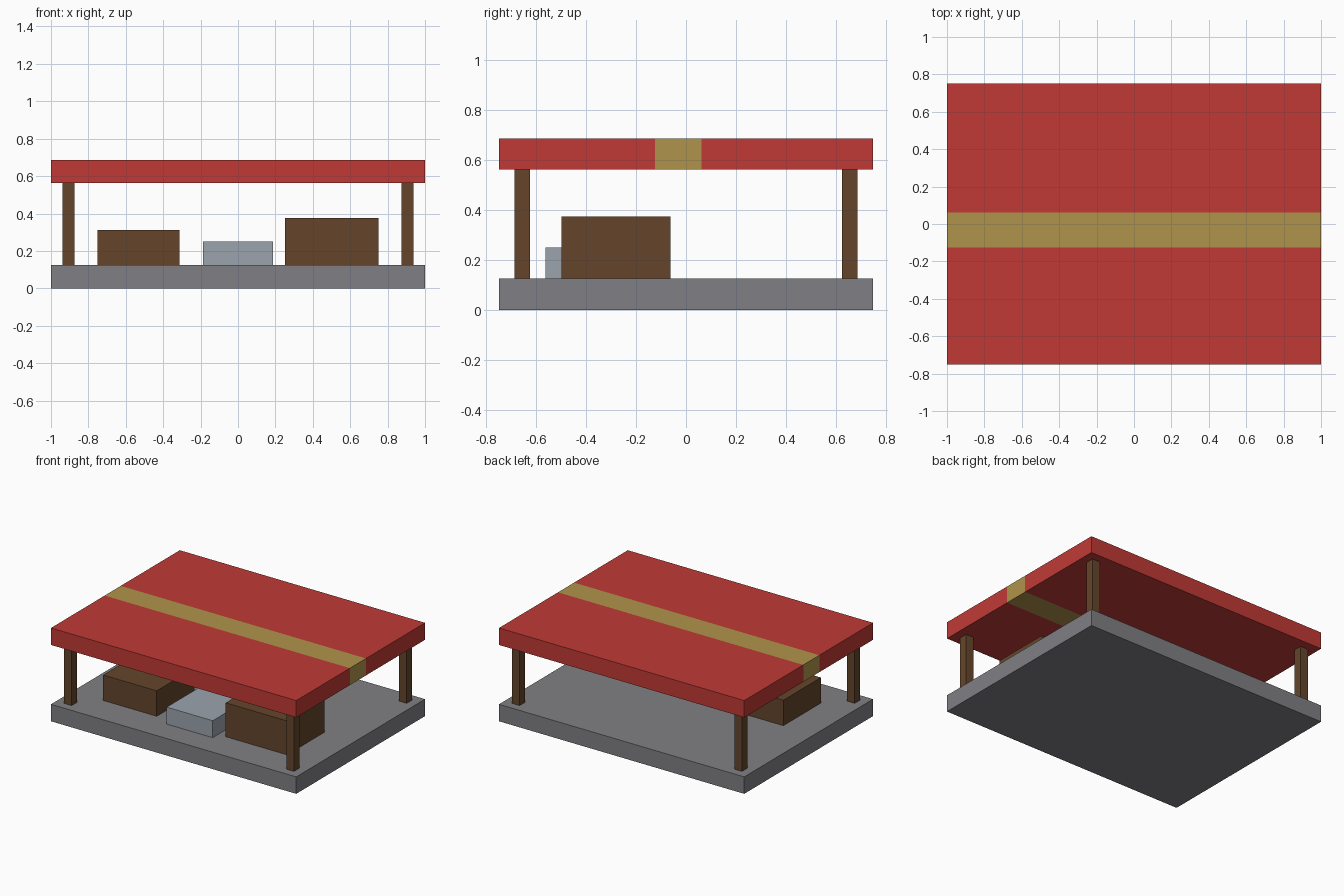
import bpy
import bmesh
from mathutils import Vector

cube = bpy.data.objects.get("Cube")
if cube:
    bpy.data.objects.remove(cube, do_unlink=True)


def make_material(name, rgb):
    """Flat material from 8-bit display colour, converted to linear."""
    color = [((c / 255 + 0.055) / 1.055) ** 2.4 for c in rgb] + [1.0]
    mat = bpy.data.materials.new(name)
    mat.use_nodes = True
    mat.diffuse_color = color
    bsdf = mat.node_tree.nodes["Principled BSDF"]
    bsdf.inputs["Base Color"].default_value = color
    bsdf.inputs["Roughness"].default_value = 0.9
    return mat


red = make_material("canopy_red", (192, 58, 53))
gold = make_material("stripe_gold", (176, 148, 76))
wood = make_material("dark_wood", (101, 69, 43))
stone = make_material("stone_grey", (128, 128, 133))
pale = make_material("pale_grey", (156, 164, 174))


def make_box(name, low, high, *mats, cuts=()):
    """Box between two corners, with optional extra edge loops across y."""
    low, high = Vector(low), Vector(high)
    bm = bmesh.new()
    bmesh.ops.create_cube(bm, size=1)
    for v in bm.verts:
        v.co = (low + high) / 2 + v.co * (high - low)
    for y in cuts:
        bmesh.ops.bisect_plane(bm, geom=bm.verts[:] + bm.edges[:] + bm.faces[:],
                               plane_co=(0, y, 0), plane_no=(0, 1, 0))
    if cuts:
        # The band between the cuts takes the second material
        for f in bm.faces:
            f.material_index = int(cuts[0] < f.calc_center_median().y < cuts[1])
    mesh = bpy.data.meshes.new(name)
    bm.to_mesh(mesh)
    bm.free()
    for mat in mats:
        mesh.materials.append(mat)
    obj = bpy.data.objects.new(name, mesh)
    bpy.context.collection.objects.link(obj)
    return obj


FLOOR, EAVES, TOP = 0.125, 0.5625, 0.6875

# Floor slab and striped canopy
make_box("floor_slab", (-1, -0.75, 0), (1, 0.75, FLOOR), stone)
make_box("canopy", (-1, -0.75, EAVES), (1, 0.75, TOP), red, gold,
         cuts=(-0.125, 0.0625))

# Four corner posts
HALF = 0.03125
for side, x in (("right", -0.90625), ("left", 0.90625)):
    for end, y in (("front", -0.65625), ("back", 0.65625)):
        make_box(f"{end}_{side}_post", (x - HALF, y - HALF, FLOOR),
                 (x + HALF, y + HALF, EAVES), wood)

# Goods under the canopy
make_box("low_crate", (-0.75, -0.5, FLOOR), (-0.3125, -0.0625, 0.3125), wood)
make_box("tall_crate", (0.25, -0.5, FLOOR), (0.75, -0.0625, 0.375), wood)
make_box("pale_block", (-0.1875, -0.5625, FLOOR), (0.1875, -0.1875, 0.25), pale)
